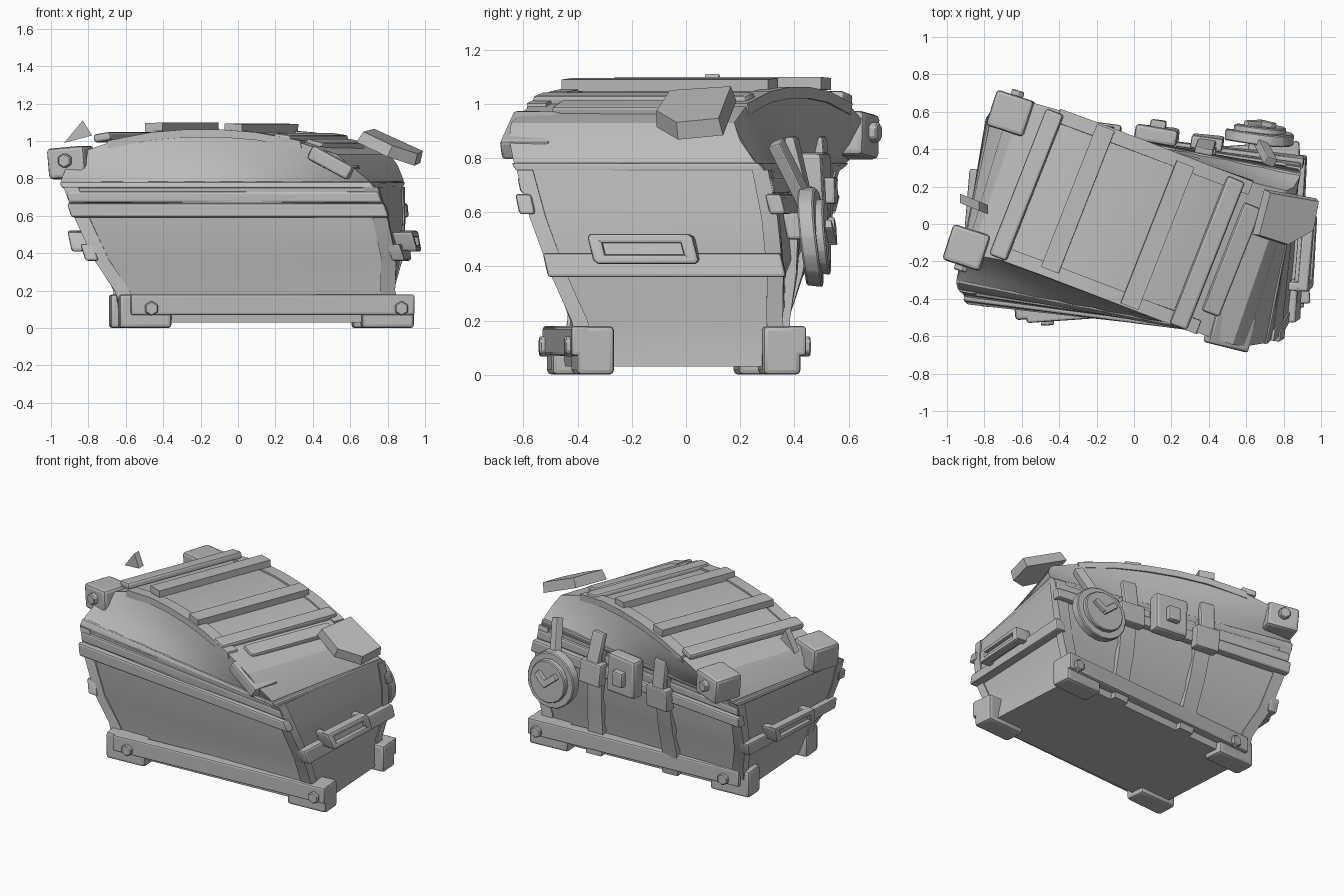
import bpy, bmesh
from math import radians, sin, cos
from mathutils import Vector, Matrix, Euler

cube = bpy.data.objects.get("Cube")
if cube:
    bpy.data.objects.remove(cube, do_unlink=True)

grey = bpy.data.materials.new("plain_grey")
grey.use_nodes = True
grey.diffuse_color = (0.5, 0.5, 0.5, 1)
grey.node_tree.nodes["Principled BSDF"].inputs["Base Color"].default_value = (0.5, 0.5, 0.5, 1)


def turn(p, yaw, cx, cy):
    a = radians(yaw)
    return Vector((cx + p.x * cos(a) - p.y * sin(a), cy + p.x * sin(a) + p.y * cos(a), p.z))


# The foot frame is square, the body twists as it rises and the lid twists further
def base_warp(p):
    return turn(p, 4, 0.125, -0.045)


def body_warp(p):
    t = p.z / 0.7
    return turn(p, 4 - 12 * t, 0.125 - 0.135 * t, -0.045 + 0.015 * t)


def lid_warp(p):
    t = min(1, (1.05 - p.z) / 0.3)
    return turn(p, -21 + 12 * t * abs(t), -0.03, 0.015 - 0.045 * max(0, t) ** 2)


def cap_warp(p):
    return turn(p, -18, -0.035, 0.015)


def still(p):
    return p


def finish(name, bm, warp=still):
    for v in bm.verts:
        v.co = warp(v.co)
    bmesh.ops.recalc_face_normals(bm, faces=bm.faces[:])
    me = bpy.data.meshes.new(name)
    bm.to_mesh(me)
    bm.free()
    me.materials.append(grey)
    ob = bpy.data.objects.new(name, me)
    bpy.context.collection.objects.link(ob)
    bpy.ops.object.select_all(action='DESELECT')
    ob.select_set(True)
    bpy.context.view_layer.objects.active = ob
    bpy.ops.object.shade_smooth_by_angle(angle=radians(20))


def place(bm, at, rot):
    bm.transform(Matrix.Translation(at) @ Euler([radians(r) for r in rot]).to_matrix().to_4x4())


def box(name, at, size, rot=(0, 0, 0), warp=still, bevel=0.012):
    bm = bmesh.new()
    bmesh.ops.create_cube(bm, size=1)
    for v in bm.verts:
        v.co = Vector([c * s for c, s in zip(v.co, size)])
    if bevel:
        bmesh.ops.bevel(bm, geom=bm.edges[:], offset=bevel, segments=2, profile=0.5, affect='EDGES')
    place(bm, at, rot)
    finish(name, bm, warp)


def rod(name, at, radius, depth, rot=(90, 0, 0), sides=6, warp=still):
    bm = bmesh.new()
    bmesh.ops.create_cone(bm, cap_ends=True, segments=sides, radius1=radius, radius2=radius, depth=depth)
    bmesh.ops.bevel(bm, geom=bm.edges[:], offset=0.006, segments=1, affect='EDGES')
    place(bm, at, rot)
    finish(name, bm, warp)


def loft(name, rings, warp=still):
    """Skin a stack of closed rings of points."""
    bm = bmesh.new()
    loops = [[bm.verts.new(p) for p in r] for r in rings]
    n = len(rings[0])
    for a, b in zip(loops, loops[1:]):
        for i in range(n):
            bm.faces.new((a[i], a[(i + 1) % n], b[(i + 1) % n], b[i]))
    bm.faces.new(loops[0])
    bm.faces.new(loops[-1])
    finish(name, bm, warp)


def rect(u0, u1, v0, v1, z):
    return [(u0, v0, z), (u1, v0, z), (u1, v1, z), (u0, v1, z)]


# Body: half length, half width and height of each level
levels = [(0.73, 0.37, 0.03), (0.74, 0.38, 0.2), (0.80, 0.42, 0.37), (0.83, 0.45, 0.58), (0.84, 0.46, 0.755)]
loft("chest_body", [rect(-l, l, -w, w, z) for l, w, z in levels], body_warp)

for sy, side in ((-1, "front"), (1, "back")):
    # Rails along the long sides
    box(side + "_base_rail", (0.03, sy * 0.40, 0.125), (1.52, 0.07, 0.11), warp=base_warp)
    box(side + "_rim_rail", (0, sy * 0.465, 0.63), (1.71, 0.06, 0.075), warp=body_warp)
    box(side + "_rim_band", (0, sy * 0.46, 0.70), (1.69, 0.03, 0.06), warp=body_warp)
    for sx, end in ((-1, "right"), (1, "left")):
        tag = side + "_" + end
        box(tag + "_foot", (sx * 0.65, sy * 0.345, 0.09), (0.28, 0.14, 0.18), warp=base_warp, bevel=0.018)
        rod(tag + "_rail_bolt", (0.05 + sx * 0.67, sy * 0.435, 0.105), 0.04, 0.04, warp=base_warp)
        # Corner trim following the flare
        loft(tag + "_corner_trim",
             [rect(sx * (l - 0.07), sx * (l + 0.01), sy * (w - 0.05), sy * (w + 0.01), z) for l, w, z in levels],
             body_warp)

# Belt and handle on each end
for sx, end in ((-1, "right"), (1, "left")):
    box(end + "_belt", (sx * 0.82, 0, 0.405), (0.07, 0.88, 0.09), warp=body_warp)
    handle_y = -0.06 * sx
    for dy in (-0.17, 0.17):
        box(end + "_handle_post", (sx * 0.875, handle_y + dy, 0.465), (0.11, 0.05, 0.1), warp=body_warp)
    for dz in (-0.038, 0.038):
        box(end + "_handle_bar", (sx * 0.90, handle_y, 0.465 + dz), (0.06, 0.38, 0.035), warp=body_warp)
    box(end + "_handle_plate", (sx * 0.875, handle_y, 0.465), (0.06, 0.34, 0.07), warp=body_warp)

# Lid: arched along its length, leaning inward as it rises
half = [(0.84, 0.79), (0.79, 0.87), (0.74, 0.93), (0.55, 0.99), (0.3, 1.035), (0.1, 1.05)]
arch = half + [(-u, z) for u, z in reversed(half)]


def lid_ring(u, top):
    side = [(0.745 + (top - 0.745) * k / 3) for k in range(4)]
    wide = [(u, 0.46 - 0.13 * (z - 0.745), z) for z in side]
    return wide + [(a, -b, c) for a, b, c in reversed(wide)]


loft("lid", [lid_ring(u, z) for u, z in arch], lid_warp)
box("lid_rim", (0, 0, 0.765), (1.70, 0.935, 0.035), warp=lid_warp, bevel=0.01)

# Thin trims along the arch edges
crown = [(u, z) for u, z in arch if z > 0.95]
strip = [(u, z + 0.012) for u, z in crown] + [(u, z - 0.03) for u, z in reversed(crown)]
for sy in (-1, 1):
    loft("arch_trim", [[(u, sy * v, z) for u, z in strip] for v in (0.36, 0.435)], lid_warp)

# Lid corner caps, two bolted and one bent over the corner
for v, s in ((-0.40, -1), (0.355, 1)):
    box("lid_corner_cap", (-0.77, v, 0.885), (0.21, 0.2, 0.165), (0, -5, 0), cap_warp, 0.02)
    rod("lid_cap_bolt", (-0.77, v + s * 0.11, 0.895), 0.04, 0.04, warp=cap_warp)
box("bent_corner_cap", (0.70, -0.385, 0.885), (0.25, 0.19, 0.08), (0, 28, 4), cap_warp, 0.015)

# Slats across the top: place, length, tilt, bevel
slats = [((-0.575, 0.21, 1.02), 0.84, -9, 0.015), ((-0.3, 0.135, 1.075), 0.82, -2, 0),
         ((0.125, -0.06, 1.07), 0.82, 3, 0), ((0.39, -0.155, 1.015), 0.85, 8, 0.015),
         ((0.52, -0.19, 0.98), 0.62, 15, 0.012)]
for at, length, tilt, bevel in slats:
    box("lid_slat", at, (0.1, length, 0.045), (0, tilt, -21.5), bevel=bevel)

# Loose corner cap and flying splinter
outline = [(-0.17, -0.12), (0.02, -0.15), (0.16, -0.05), (0.16, 0.12), (-0.15, 0.13)]
bm = bmesh.new()
face = bm.faces.new([bm.verts.new((x, y, -0.03)) for x, y in outline])
top = bmesh.ops.extrude_face_region(bm, geom=[face])["geom"]
for v in [g for g in top if isinstance(g, bmesh.types.BMVert)]:
    v.co = (v.co.x * 0.93, v.co.y * 0.93, 0.035)
place(bm, (0.82, 0.035, 0.965), (6, 24, -8))
finish("loose_corner_cap", bm)
loft("splinter", [[(x, y - 0.4 * (x + 0.85), z) for x, z in ((-0.93, 0.99), (-0.78, 1.03), (-0.83, 1.11))]
                  for y in (0.08, 0.13)])

# Straps down the back with clasps
for u in (-0.22, 0.33):
    loft("back_strap", [rect(u - 0.055, u + 0.055, w - 0.02, w + 0.04, z) for l, w, z in levels], body_warp)
    box("strap_clasp", (u, 0.51, 0.62), (0.17, 0.07, 0.15), warp=body_warp)
    box("strap_tongue", (u, 0.50, 0.78), (0.1, 0.04, 0.2), (8, 0, 0), warp=body_warp)

# Square lock plate
box("lock_plate", (0.06, 0.52, 0.69), (0.23, 0.09, 0.26), warp=body_warp, bevel=0.02)
box("lock_button", (0.06, 0.575, 0.68), (0.085, 0.05, 0.1), warp=body_warp)

# Round lock hanging loose
for radius, v, depth in ((0.185, 0.55, 0.06), (0.14, 0.585, 0.05)):
    rod("round_lock", (0.6, v, 0.51), radius, depth, (84, 0, 0), 16, body_warp)
box("lock_hand", (0.57, 0.62, 0.53), (0.12, 0.04, 0.04), (0, 40, 0), warp=body_warp, bevel=0.005)
box("lock_hand", (0.64, 0.62, 0.53), (0.09, 0.04, 0.04), (0, -40, 0), warp=body_warp, bevel=0.005)
box("lock_hanger", (0.6, 0.50, 0.55), (0.1, 0.08, 0.1), warp=body_warp)
box("broken_strap", (0.70, 0.39, 0.74), (0.06, 0.05, 0.27), (20, 22, -18), bevel=0.006)
